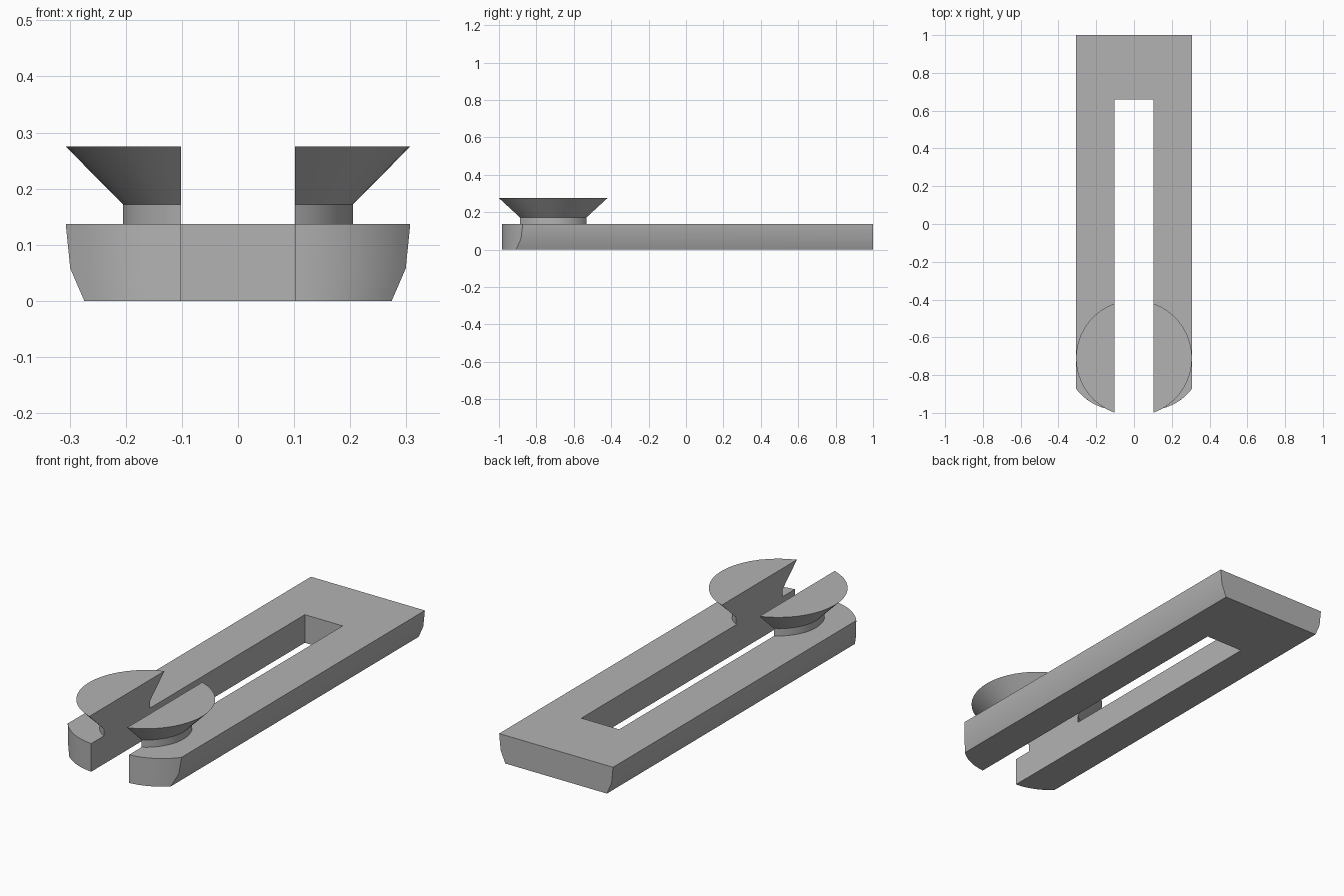
import bpy, bmesh, math

cube = bpy.data.objects.get("Cube")
if cube:
    bpy.data.objects.remove(cube, do_unlink=True)

GREY = (0.45, 0.45, 0.45, 1)
grey = bpy.data.materials.new("plain grey")
grey.use_nodes = True
grey.diffuse_color = GREY
grey.node_tree.nodes["Principled BSDF"].inputs["Base Color"].default_value = GREY

SLOT, SLOT_END, BACK, TOP = 0.102, 0.66, 1.0, 0.137


def loft(name, levels):
    """Solid through stacked (outline, z) levels, listed from the bottom up."""
    bm = bmesh.new()
    rings = [[bm.verts.new((x, y, z)) for x, y in outline] for outline, z in levels]
    for low, high in zip(rings, rings[1:]):
        for i in range(len(low)):
            j = (i + 1) % len(low)
            bm.faces.new((low[i], low[j], high[j], high[i]))
    bm.faces.new(rings[0][::-1])
    bm.faces.new(rings[-1])
    bmesh.ops.recalc_face_normals(bm, faces=bm.faces)
    mesh = bpy.data.meshes.new(name)
    bm.to_mesh(mesh)
    bm.free()
    mesh.materials.append(grey)
    obj = bpy.data.objects.new(name, mesh)
    bpy.context.collection.objects.link(obj)
    bpy.ops.object.select_all(action='DESELECT')
    obj.select_set(True)
    bpy.context.view_layer.objects.active = obj
    bpy.ops.object.shade_smooth_by_angle(angle=math.radians(30))
    return obj


def fork_outline(width, steps=10):
    """Slotted plate with a rounded tip on each prong."""
    cx, cy, r = 0.08, -0.70, 0.285
    start = math.acos((SLOT - cx) / r)
    end = math.acos((width - cx) / r)
    half = [(SLOT, SLOT_END)]
    for i in range(steps + 1):
        a = start + (end - start) * i / steps
        half.append((cx + r * math.cos(a), cy - r * math.sin(a)))
    half.append((width, BACK))
    return half + [(-x, y) for x, y in reversed(half)]


def segment_outline(radius, side, steps=18):
    """Part of a disc lying outside the slot."""
    a = math.acos(SLOT / radius)
    angles = [-a + 2 * a * i / steps for i in range(steps + 1)]
    return [(side * radius * math.cos(t), -0.71 + radius * math.sin(t)) for t in angles]


# Slotted base with sides tapering inward below
loft("slotted_base", [(fork_outline(w), z)
                      for w, z in ((0.274, 0), (0.299, 0.058), (0.307, TOP))])

# Split neck and flared head on the prongs
for label, side in (("left", 1), ("right", -1)):
    loft(label + "_flared_head", [(segment_outline(r, side), z)
                                  for r, z in ((0.205, TOP), (0.205, 0.172), (0.307, 0.275))])
